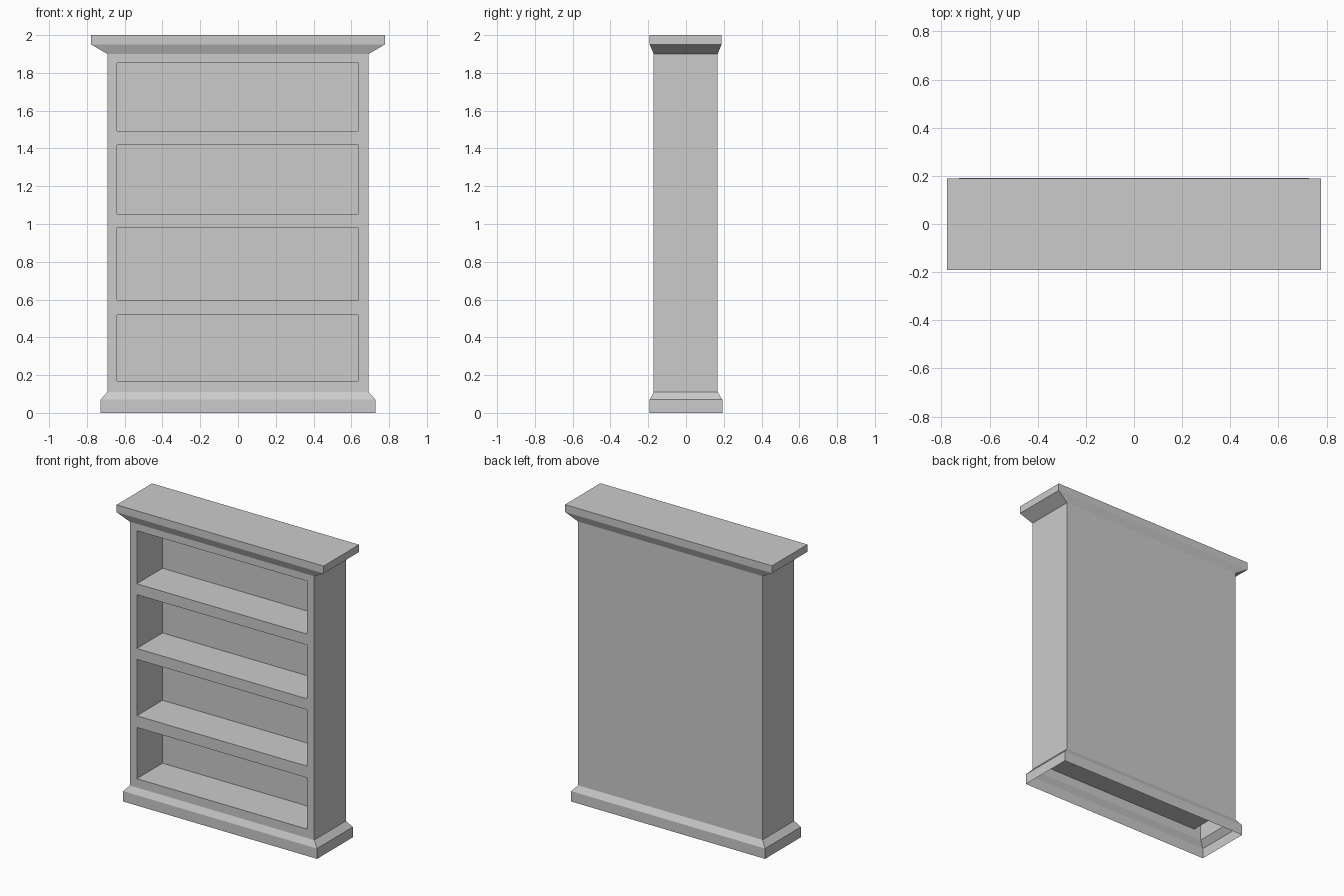
import bpy, bmesh

if "Cube" in bpy.data.objects:
    bpy.data.objects.remove(bpy.data.objects["Cube"])


def make_shell(name, rings, cap=False, detail=None):
    """Skin stacked rectangles (z, half width, front y, back y)."""
    bm = bmesh.new()
    loops = [[bm.verts.new(p) for p in
              ((-x, f, z), (x, f, z), (x, b, z), (-x, b, z))]
             for z, x, f, b in rings]
    for lo, hi in zip(loops, loops[1:]):
        for i in range(4):
            j = (i + 1) % 4
            bm.faces.new((lo[i], lo[j], hi[j], hi[i]))
    if cap:
        bm.faces.new(loops[-1])
    bm.normal_update()
    if detail:
        detail(bm)
    mesh = bpy.data.meshes.new(name)
    bm.to_mesh(mesh)
    bm.free()
    obj = bpy.data.objects.new(name, mesh)
    bpy.context.collection.objects.link(obj)
    return obj


BODY = (0.692, -0.171, 0.168)
OPEN_X = (-0.64, 0.637)
POCKET_BACK = 0.105
SHELVES = [(0.17, 0.518), (0.597, 0.98), (1.054, 1.419), (1.493, 1.853)]


def cut_shelves(bm):
    # slice the front face along the opening edges
    def front():
        return [f for f in bm.faces if f.normal.y < -0.9]

    cuts = [((x, 0, 0), (1, 0, 0)) for x in OPEN_X]
    cuts += [((0, 0, z), (0, 0, 1)) for pair in SHELVES for z in pair]
    for co, no in cuts:
        faces = front()
        edges = {e for f in faces for e in f.edges}
        verts = {v for f in faces for v in f.verts}
        bmesh.ops.bisect_plane(bm, geom=list(verts) + list(edges) + faces,
                               plane_co=co, plane_no=no)
        bm.normal_update()

    # push each opening back into a compartment
    def is_opening(f):
        c = f.calc_center_median()
        return (OPEN_X[0] < c.x < OPEN_X[1]
                and any(a < c.z < b for a, b in SHELVES))

    cells = [f for f in front() if is_opening(f)]
    pockets = bmesh.ops.extrude_discrete_faces(bm, faces=cells)["faces"]
    for v in {v for f in pockets for v in f.verts}:
        v.co.y = POCKET_BACK
    bmesh.ops.recalc_face_normals(bm, faces=bm.faces[:])


# Plinth moulding, open underneath
make_shell("base_moulding", [(0, 0.728, -0.192, 0.192),
                             (0.07, 0.728, -0.192, 0.192),
                             (0.11, *BODY)])
# Carcass with four shelf compartments
make_shell("carcass", [(0.11, *BODY), (1.9, *BODY)], detail=cut_shelves)
# Flared crown with flat top
make_shell("crown_moulding", [(1.9, *BODY),
                              (1.95, 0.777, -0.192, 0.188),
                              (2.0, 0.777, -0.192, 0.188)], cap=True)
